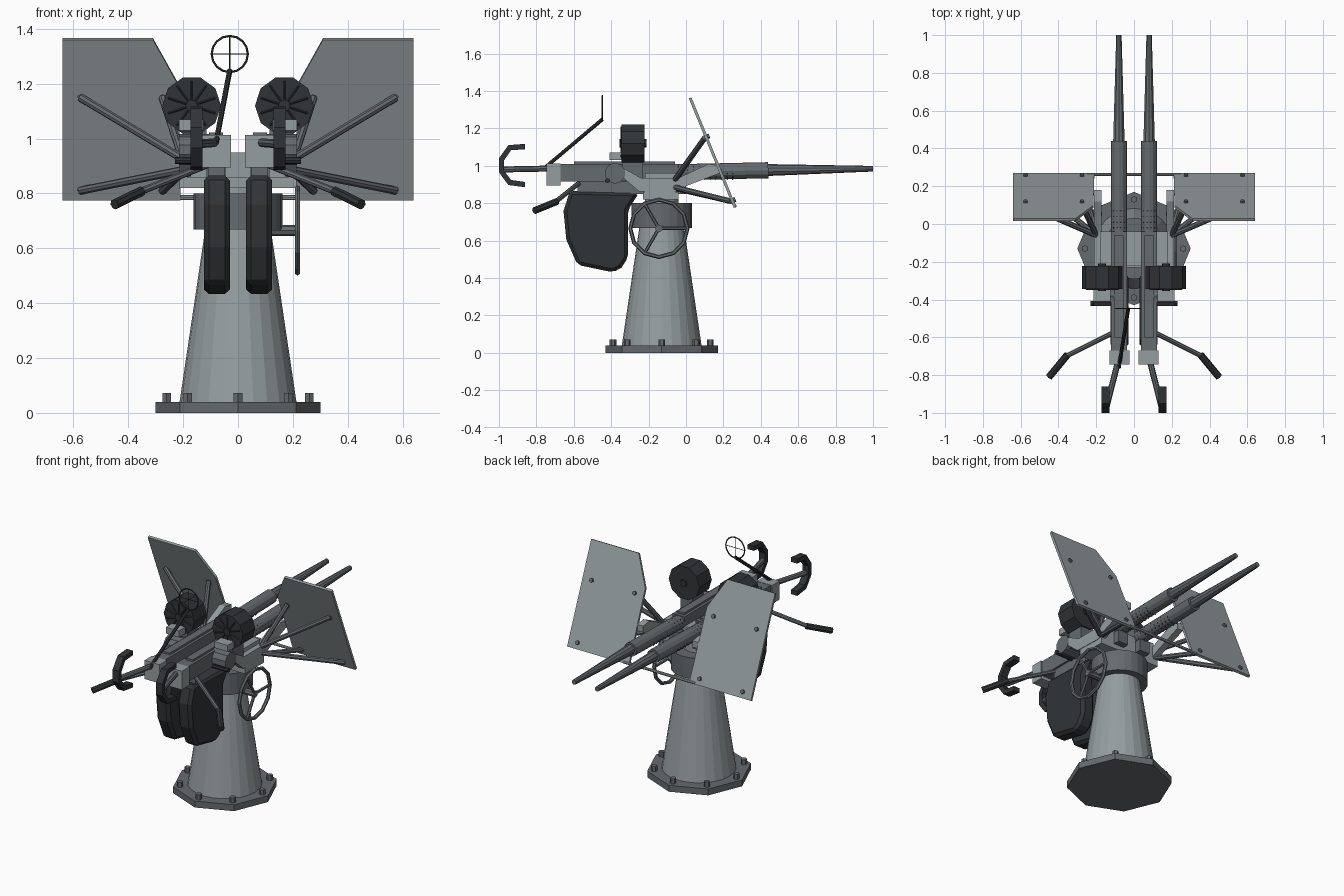
import bpy, bmesh, math
from mathutils import Vector, Matrix

if "Cube" in bpy.data.objects:
    bpy.data.objects.remove(bpy.data.objects["Cube"])


def paint(name, col):
    m = bpy.data.materials.new(name)
    m.diffuse_color = (*col, 1)
    m.use_nodes = True
    m.node_tree.nodes["Principled BSDF"].inputs["Base Color"].default_value = m.diffuse_color
    return m


LIGHT = paint("light_grey", (0.30, 0.34, 0.35))
MID = paint("gun_grey", (0.13, 0.145, 0.155))
DARK = paint("dark_grey", (0.03, 0.034, 0.037))


def finish(name, bm, mat):
    bmesh.ops.recalc_face_normals(bm, faces=bm.faces)
    me = bpy.data.meshes.new(name)
    bm.to_mesh(me)
    bm.free()
    me.materials.append(mat)
    ob = bpy.data.objects.new(name, me)
    bpy.context.collection.objects.link(ob)
    return ob


def add_cone(bm, a, b, r1, r2, n, turn=0.0):
    a, b = Vector(a), Vector(b)
    d = b - a
    m = (Matrix.Translation((a + b) / 2) @ d.to_track_quat('Z', 'Y').to_matrix().to_4x4()
         @ Matrix.Rotation(turn, 4, 'Z'))
    bmesh.ops.create_cone(bm, cap_ends=True, segments=n, radius1=r1, radius2=r2,
                          depth=d.length, matrix=m)


def rod(name, a, b, r, mat=MID, r2=None, n=8, turn=0.0):
    bm = bmesh.new()
    add_cone(bm, a, b, r, r if r2 is None else r2, n, turn)
    return finish(name, bm, mat)


def box(name, x, y, z, mat=MID):
    bm = bmesh.new()
    size = Matrix.Diagonal((abs(x[1] - x[0]), y[1] - y[0], z[1] - z[0], 1))
    mid = Vector(((x[0] + x[1]) / 2, (y[0] + y[1]) / 2, (z[0] + z[1]) / 2))
    bmesh.ops.create_cube(bm, size=1, matrix=Matrix.Translation(mid) @ size)
    return finish(name, bm, mat)


def extrude(name, pts, offset, mat):
    bm = bmesh.new()
    f = bm.faces.new([bm.verts.new(p) for p in pts])
    g = bmesh.ops.extrude_face_region(bm, geom=[f])
    bmesh.ops.translate(bm, vec=offset,
                        verts=[v for v in g["geom"] if isinstance(v, bmesh.types.BMVert)])
    return finish(name, bm, mat)


def side_plate(name, prof, x0, x1, mat):
    return extrude(name, [(x0, y, z) for y, z in prof], (x1 - x0, 0, 0), mat)


def ring(name, centre, R, r, axis, mat, n=12, m=6):
    bm = bmesh.new()
    rows = []
    for i in range(n):
        a = 2 * math.pi * i / n
        row = []
        for j in range(m):
            b = 2 * math.pi * j / m
            q, w = R + r * math.cos(b), r * math.sin(b)
            u, v = q * math.cos(a), q * math.sin(a)
            p = (w, u, v) if axis == 'X' else (u, w, v)
            row.append(bm.verts.new(Vector(centre) + Vector(p)))
        rows.append(row)
    for i in range(n):
        for j in range(m):
            k, l = (i + 1) % n, (j + 1) % m
            bm.faces.new((rows[i][j], rows[k][j], rows[k][l], rows[i][l]))
    return finish(name, bm, mat)


# Pedestal: octagonal foot, bolts, tapered column, collar and turntable
CY = -0.13
rod("base_plate", (0, CY, 0), (0, CY, 0.04), 0.3, MID, n=8)
for i in range(8):
    a = i * math.pi / 4
    x, y = 0.26 * math.cos(a), CY + 0.26 * math.sin(a)
    rod("base_bolt", (x, y, 0.035), (x, y, 0.072), 0.018, MID, n=6)
rod("column", (0, CY, 0.04), (0, CY, 0.68), 0.213, LIGHT, 0.118, n=24)
rod("collar", (0, CY, 0.668), (0, CY, 0.80), 0.162, MID, n=24)
rod("turntable", (0, CY, 0.79), (0, CY, 0.85), 0.09, LIGHT, n=16)
box("cradle_platform", (-0.21, 0.21), (-0.23, -0.04), (0.82, 0.86), LIGHT)
box("cradle_centre", (-0.045, 0.045), (-0.22, -0.04), (0.85, 0.95), LIGHT)

# Training handwheel on the right
WC = Vector((0.217, -0.145, 0.665))
ring("handwheel_rim", WC, 0.153, 0.011, 'X', MID)
for i in range(3):
    a = 2 * math.pi * i / 3
    rod("handwheel_spoke", WC, WC + Vector((0, math.cos(a), math.sin(a))) * 0.153, 0.009, MID, n=6)
rod("handwheel_axle", (0.1, -0.145, 0.665), (0.226, -0.145, 0.665), 0.02, MID)

BAG = [(-0.655, 0.76), (-0.62, 0.866), (-0.25, 0.856), (-0.31, 0.765), (-0.31, 0.508),
       (-0.345, 0.455), (-0.39, 0.43), (-0.58, 0.47), (-0.64, 0.605)]
ARM = [(-0.34, 0.99), (-0.33, 0.93), (-0.25, 0.862), (-0.07, 0.855), (0.01, 0.895),
       (0.18, 0.96), (0.18, 1.0), (0.12, 1.01), (-0.04, 0.935), (-0.24, 0.935)]
PAD_OUT = [(-0.86, 1.117), (-0.95, 1.11), (-1.0, 1.04), (-1.0, 0.965), (-0.95, 0.897), (-0.86, 0.885)]
PAD_IN = [(-0.86, 0.913), (-0.935, 0.924), (-0.972, 0.972), (-0.972, 1.03), (-0.935, 1.083), (-0.86, 1.088)]


def shield_y(z):
    return 0.015 + (1.36 - z) * 0.24 / 0.585


for s, side in ((1, "right"), (-1, "left")):
    def P(x, y, z):
        return (s * x, y, z)

    # Gun: receiver, rear block, jacket and tapered barrel
    box(side + "_receiver", (s * 0.038, s * 0.122), (-0.68, -0.04), (0.915, 1.01))
    box(side + "_receiver_lid", (s * 0.055, s * 0.105), (-0.60, -0.06), (1.0, 1.022))
    box(side + "_rear_block", (s * 0.025, s * 0.13), (-0.745, -0.67), (0.895, 1.012), LIGHT)
    box(side + "_gun_saddle", (s * 0.045, s * 0.115), (-0.30, 0.0), (0.85, 0.925))
    rod(side + "_barrel_jacket", P(0.08, -0.06, 0.965), P(0.08, 0.44, 0.976), 0.043, n=12)
    rod(side + "_barrel", P(0.08, 0.43, 0.977), P(0.08, 1.0, 0.984), 0.032, MID, 0.015, n=10)

    # Small cooling holes on the jacket
    bm = bmesh.new()
    for k in range(10):
        for j in range(12):
            a = (j + 0.5) * math.pi / 6
            d = Vector((math.cos(a), 0, math.sin(a)))
            c = Vector(P(0.08, -0.02 + 0.03 * k, 0.967))
            add_cone(bm, c + d * 0.036, c + d * 0.0425, 0.004, 0.004, 6)
    finish(side + "_jacket_holes", bm, DARK)

    # Trunnion, feed box, magazine drum with a stepped face and ribs
    rod(side + "_trunnion", P(0.10, -0.38, 0.96), P(0.215, -0.38, 0.96), 0.056, n=10)
    rod(side + "_trunnion_pin", P(0.1, -0.42, 0.92), P(0.23, -0.42, 0.92), 0.013, DARK)
    box(side + "_feed_box", (s * 0.115, s * 0.20), (-0.34, -0.23), (0.92, 1.035))
    box(side + "_drum_catch", (s * 0.125, s * 0.215), (-0.41, -0.34), (1.03, 1.07), LIGHT)
    c = P(0.169, 0, 1.12)
    rod(side + "_drum", (c[0], -0.345, c[2]), (c[0], -0.222, c[2]), 0.107, DARK, n=10, turn=math.pi / 10)
    for i in range(10):
        a = i * math.pi / 5 + math.pi / 10
        rod(side + "_drum_rib", (c[0], -0.346, c[2]),
            (c[0] + 0.09 * math.cos(a), -0.346, c[2] + 0.09 * math.sin(a)), 0.004, DARK, n=4)
    rod(side + "_drum_hub", (c[0], -0.355, c[2]), (c[0], -0.21, c[2]), 0.022, DARK)

    # Spent-case bag with chamfered edges
    bag = side_plate(side + "_case_bag", BAG, s * 0.03, s * 0.124, DARK)
    bev = bag.modifiers.new("chamfer", 'BEVEL')
    bev.width = 0.018
    bev.segments = 1
    box(side + "_bag_mount", (s * 0.05, s * 0.11), (-0.58, -0.29), (0.85, 0.92))

    # Shoulder rest
    side_plate(side + "_shoulder_pad", PAD_OUT + PAD_IN, s * 0.13, s * 0.173, DARK)
    rod(side + "_shoulder_rod", P(0.085, -0.73, 0.985), P(0.15, -0.985, 0.98), 0.016)

    # Hand grip
    rod(side + "_grip_arm", P(0.11, -0.575, 0.905), P(0.36, -0.70, 0.805), 0.013)
    rod(side + "_grip", P(0.352, -0.692, 0.808), P(0.45, -0.81, 0.76), 0.019, DARK)

    # Cradle arm and sloped shield
    side_plate(side + "_cradle_arm", ARM, s * 0.172, s * 0.213, LIGHT)
    box(side + "_arm_bridge", (s * 0.115, s * 0.18), (-0.22, -0.04), (0.85, 0.96), LIGHT)
    outline = [(0.64, 0.775), (0.64, 1.36), (0.31, 1.36), (0.215, 1.19), (0.21, 0.775)]
    extrude(side + "_shield", [P(x, shield_y(z), z) for x, z in outline],
            Vector((0, 0.014, 0.006)), LIGHT)

    # Shield struts ending in bolts
    for x, z, z0 in ((0.575, 1.15, 0.935), (0.575, 0.81, 0.895), (0.275, 1.15, 0.93), (0.275, 0.81, 0.89)):
        y = shield_y(z)
        rod(side + "_shield_strut", P(0.2, -0.06, z0 - 0.01), P(x, y, z), 0.015)
        rod(side + "_shield_bolt", P(x, y, z), P(x, y + 0.024, z + 0.01), 0.013, MID, n=6)

# Tie rod joining the two shields
rod("shield_tie_rod", (-0.25, 0.262, 0.785), (0.25, 0.262, 0.785), 0.009, LIGHT)

# Ring sight on a slanted arm
SC = Vector((-0.03, -0.447, 1.308))
ring("sight_ring", SC, 0.066, 0.004, 'Y', DARK, n=16)
rod("sight_wire_across", SC - Vector((0.066, 0, 0)), SC + Vector((0.066, 0, 0)), 0.002, DARK, n=4)
rod("sight_wire_upright", SC - Vector((0, 0, 0.066)), SC + Vector((0, 0, 0.066)), 0.002, DARK, n=4)
rod("sight_arm", (-0.08, -0.76, 0.985), (-0.03, -0.447, 1.248), 0.01, DARK)
